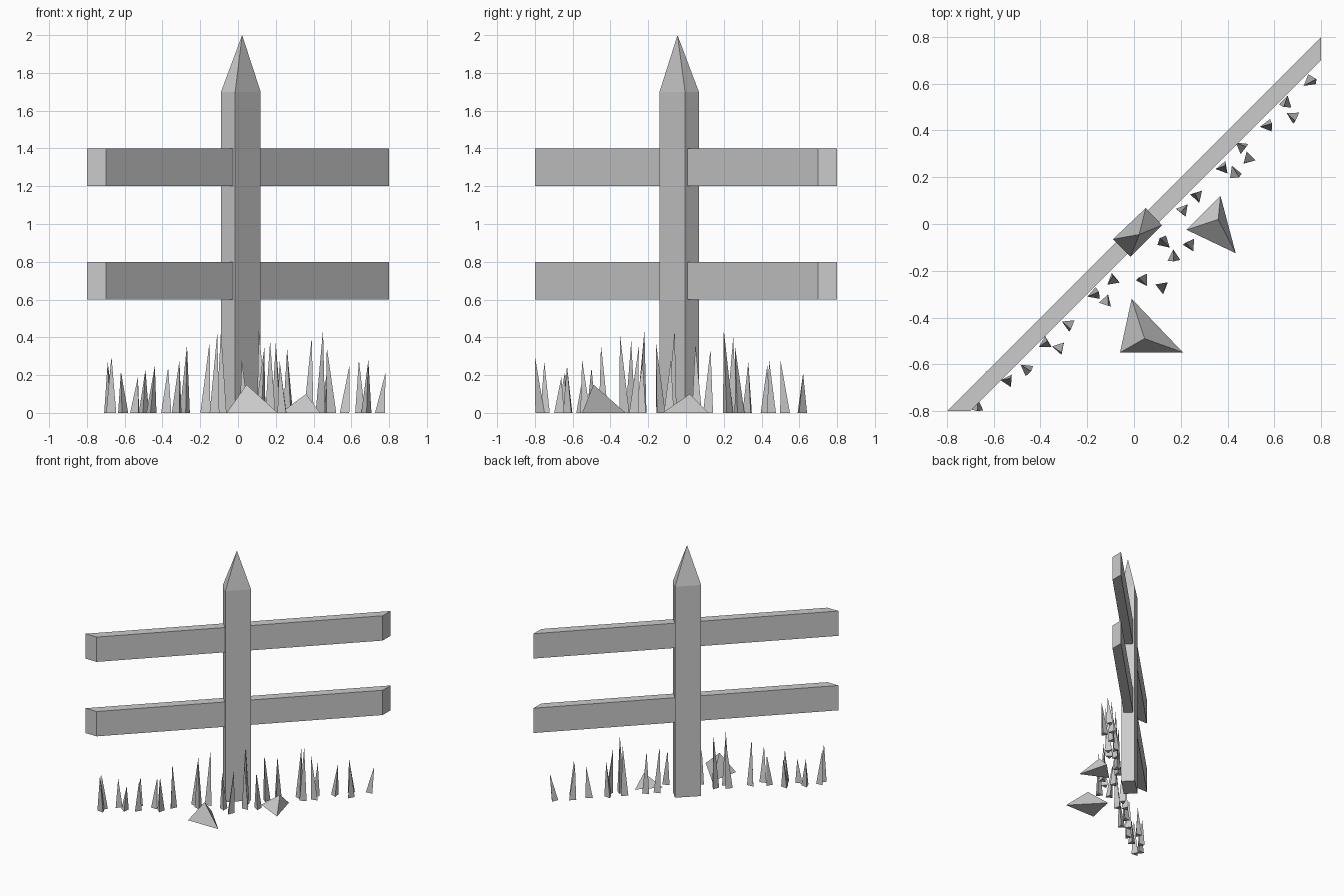
import bpy
import bmesh
import math
import random
from mathutils import Vector

random.seed(4)

cube = bpy.data.objects.get("Cube")
if cube:
    bpy.data.objects.remove(cube, do_unlink=True)

# One plain grey for everything
grey = bpy.data.materials.new("plain grey")
grey.use_nodes = True
colour = (0.6, 0.6, 0.6, 1.0)
grey.diffuse_color = colour
grey.node_tree.nodes["Principled BSDF"].inputs["Base Color"].default_value = colour


def add_prism(bm, outline, low, high):
    """Extrude a flat outline straight up; return the top ring."""
    bottom = [bm.verts.new((x, y, low)) for x, y in outline]
    top = [bm.verts.new((x, y, high)) for x, y in outline]
    bm.faces.new(bottom[::-1])
    for i in range(len(outline)):
        j = (i + 1) % len(outline)
        bm.faces.new((bottom[i], bottom[j], top[j], top[i]))
    return top


def add_fan(bm, ring, apex):
    """Join a ring of vertices to a point."""
    tip = bm.verts.new(apex)
    for i in range(len(ring)):
        bm.faces.new((ring[i], ring[(i + 1) % len(ring)], tip))


def add_spike(bm, outline, apex):
    """Closed pyramid standing on the ground."""
    ring = [bm.verts.new((x, y, 0)) for x, y in outline]
    bm.faces.new(ring[::-1])
    add_fan(bm, ring, apex)


def finish(bm, name):
    bmesh.ops.recalc_face_normals(bm, faces=bm.faces)
    mesh = bpy.data.meshes.new(name)
    bm.to_mesh(mesh)
    bm.free()
    mesh.materials.append(grey)
    obj = bpy.data.objects.new(name, mesh)
    bpy.context.collection.objects.link(obj)
    return obj


# Diagonal rails with ends cut square to the axes
rail_outline = [(-0.8, -0.8), (-0.7, -0.8), (0.8, 0.7), (0.8, 0.8)]
for name, low in (("lower_rail", 0.6), ("upper_rail", 1.2)):
    bm = bmesh.new()
    top = add_prism(bm, rail_outline, low, low + 0.2)
    bm.faces.new(top)
    finish(bm, name)

# Pointed post
bm = bmesh.new()
post_outline = [(-0.09, -0.065), (-0.015, -0.14), (0.12, -0.005), (0.05, 0.068)]
top = add_prism(bm, post_outline, 0, 1.7)
add_fan(bm, top, (0.022, -0.045, 2.0))
finish(bm, "post")

# Two three-sided stones
bm = bmesh.new()
add_spike(bm, [(-0.06, -0.55), (0.21, -0.55), (-0.01, -0.32)], (0.045, -0.49, 0.15))
finish(bm, "large_stone")
bm = bmesh.new()
add_spike(bm, [(0.225, -0.025), (0.435, -0.125), (0.37, 0.12)], (0.36, 0.02, 0.1))
finish(bm, "small_stone")

# Grass blades: x, y, height and tip lean, in hundredths
blades = [
    (-67, -78, 30, 0, -2), (-68, -74, 27, -1, -1), (-61, -65, 22, -1, 1),
    (-54, -67, 19, 1, 1), (-46, -62, 25, 2, -1), (-50, -55, 23, 1, 1),
    (-38, -51, 24, 1, 1), (-32, -53, 28, 1, -2), (-28, -43, 36, 1, -2),
    (-17, -30, 38, 2, 1), (-12, -33, 42, 1, -2), (-9, -24, 44, 0, 2),
    (4, -24, 28, -2, 1), (12, -27, 35, 2, 2), (13, -8, 44, -2, 2),
    (17, -14, 38, 0, -2), (24, -9, 28, -2, 1), (21, 6, 37, -1, -1),
    (27, 12, 34, -1, 1), (38, 24, 40, 1, 1), (43, 22, 44, 2, -2),
    (49, 28, 35, -2, -2), (46, 33, 27, 2, 0), (57, 42, 25, 2, 1),
    (65, 52, 28, -1, -2), (68, 46, 28, 1, -2), (75, 61, 21, 3, 1),
]
bm = bmesh.new()
for blade in blades:
    x, y, height, lean_x, lean_y = (value / 100 for value in blade)
    turn = random.uniform(0, math.tau)
    outline = []
    for side in range(3):
        angle = turn + side * math.tau / 3
        outline.append((x + 0.031 * math.cos(angle), y + 0.031 * math.sin(angle)))
    add_spike(bm, outline, Vector((x + lean_x, y + lean_y, height)))
finish(bm, "grass_blades")
